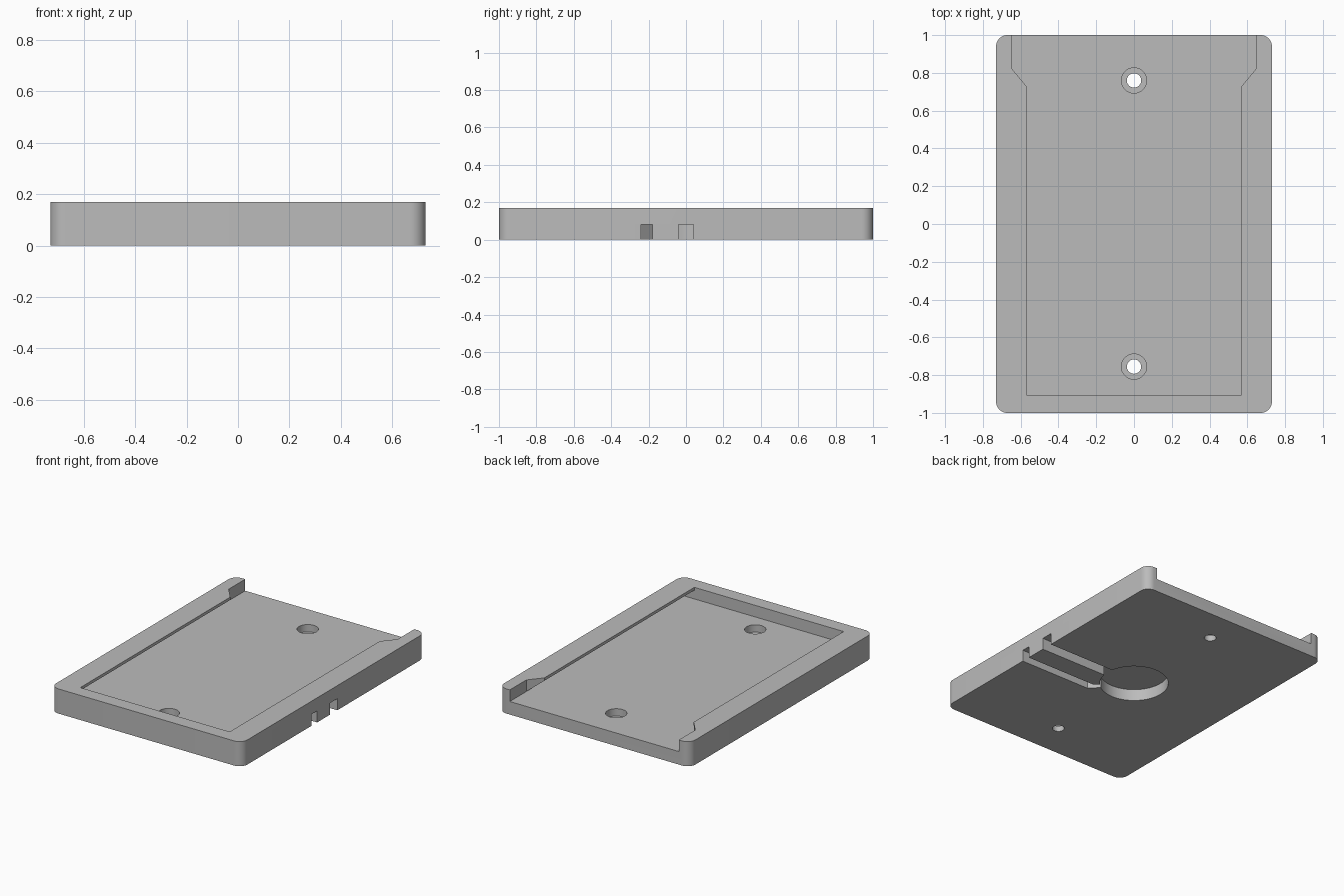
import bpy, bmesh, math

old = bpy.data.objects.get("Cube")
if old:
    bpy.data.objects.remove(old, do_unlink=True)

HALF_W, HALF_L, HEIGHT = 0.73, 1.0, 0.17
FLOOR, RECESS = 0.09, 0.08
SLOT_W, FLARE_W, SLOT_END = 0.57, 0.645, -0.905

grey = bpy.data.materials.new("plain grey")
grey.use_nodes = True
colour = (0.5, 0.5, 0.5, 1)
grey.diffuse_color = colour
grey.node_tree.nodes["Principled BSDF"].inputs["Base Color"].default_value = colour


def prism(name, outline, z0, z1, top=None):
    """Solid between an outline at z0 and the same (or another) outline at z1."""
    bm = bmesh.new()
    low = [bm.verts.new((x, y, z0)) for x, y in outline]
    high = [bm.verts.new((x, y, z1)) for x, y in (top or outline)]
    bm.faces.new(low[::-1])
    bm.faces.new(high)
    n = len(low)
    for i in range(n):
        j = (i + 1) % n
        bm.faces.new((low[i], low[j], high[j], high[i]))
    bmesh.ops.recalc_face_normals(bm, faces=bm.faces)
    mesh = bpy.data.meshes.new(name)
    bm.to_mesh(mesh)
    bm.free()
    mesh.materials.append(grey)
    obj = bpy.data.objects.new(name, mesh)
    bpy.context.collection.objects.link(obj)
    return obj


def arc(cx, cy, r, start=0, sweep=360, steps=48):
    count = steps if sweep == 360 else steps + 1
    angles = [math.radians(start + sweep * i / steps) for i in range(count)]
    return [(cx + r * math.cos(a), cy + r * math.sin(a)) for a in angles]


def rect(x0, x1, y0, y1):
    return [(x0, y0), (x1, y0), (x1, y1), (x0, y1)]


# Rounded plate
r = 0.06
outline = []
for k, (sx, sy) in enumerate([(1, 1), (-1, 1), (-1, -1), (1, -1)]):
    outline += arc(sx * (HALF_W - r), sy * (HALF_L - r), r, 90 * k, 90, 10)
plate = prism("mounting_plate", outline, 0, HEIGHT)

# Undercut slide-in slot with a flared, open back end
w, f, e = SLOT_W, FLARE_W, SLOT_END
flare = [(-w, 0.6), (w, 0.6), (w, 0.73), (f, 0.82), (f, 1.1), (-f, 1.1), (-f, 0.82), (-w, 0.73)]
cutters = [
    prism("slot_undercut", rect(-f, f, e, 1.1), FLOOR, 0.15, rect(-w, w, e, 1.1)),
    prism("slot_opening", rect(-w, w, e, 1.1), 0.12, 0.3),
    prism("slot_flare", flare, FLOOR, 0.3),
]

# Counterbored screw holes
for y in (0.76, -0.755):
    cutters += [prism("screw_hole", arc(0, y, 0.038, steps=32), -0.1, 0.3),
                prism("screw_counterbore", arc(0, y, 0.067, steps=32), 0.04, 0.3)]

# Round recess and two cable channels underneath
bent = [(0.8, -0.24), (0.19, -0.24), (0.1, -0.15), (0.1, -0.09), (0.19, -0.18), (0.8, -0.18)]
cutters += [
    prism("round_recess", arc(0, 0, 0.22, steps=64), -0.1, RECESS),
    prism("straight_channel", rect(0.1, 0.8, -0.04, 0.04), -0.1, RECESS),
    prism("bent_channel", bent, -0.1, RECESS),
]

# Cut everything out of the plate and discard the cutters
bpy.context.view_layer.objects.active = plate
plate.select_set(True)
for cutter in cutters:
    mod = plate.modifiers.new("cut", 'BOOLEAN')
    mod.operation = 'DIFFERENCE'
    mod.solver = 'EXACT'
    mod.object = cutter
    bpy.ops.object.modifier_apply(modifier=mod.name)
    bpy.data.objects.remove(cutter, do_unlink=True)

bpy.ops.object.shade_smooth_by_angle(angle=math.radians(30))
